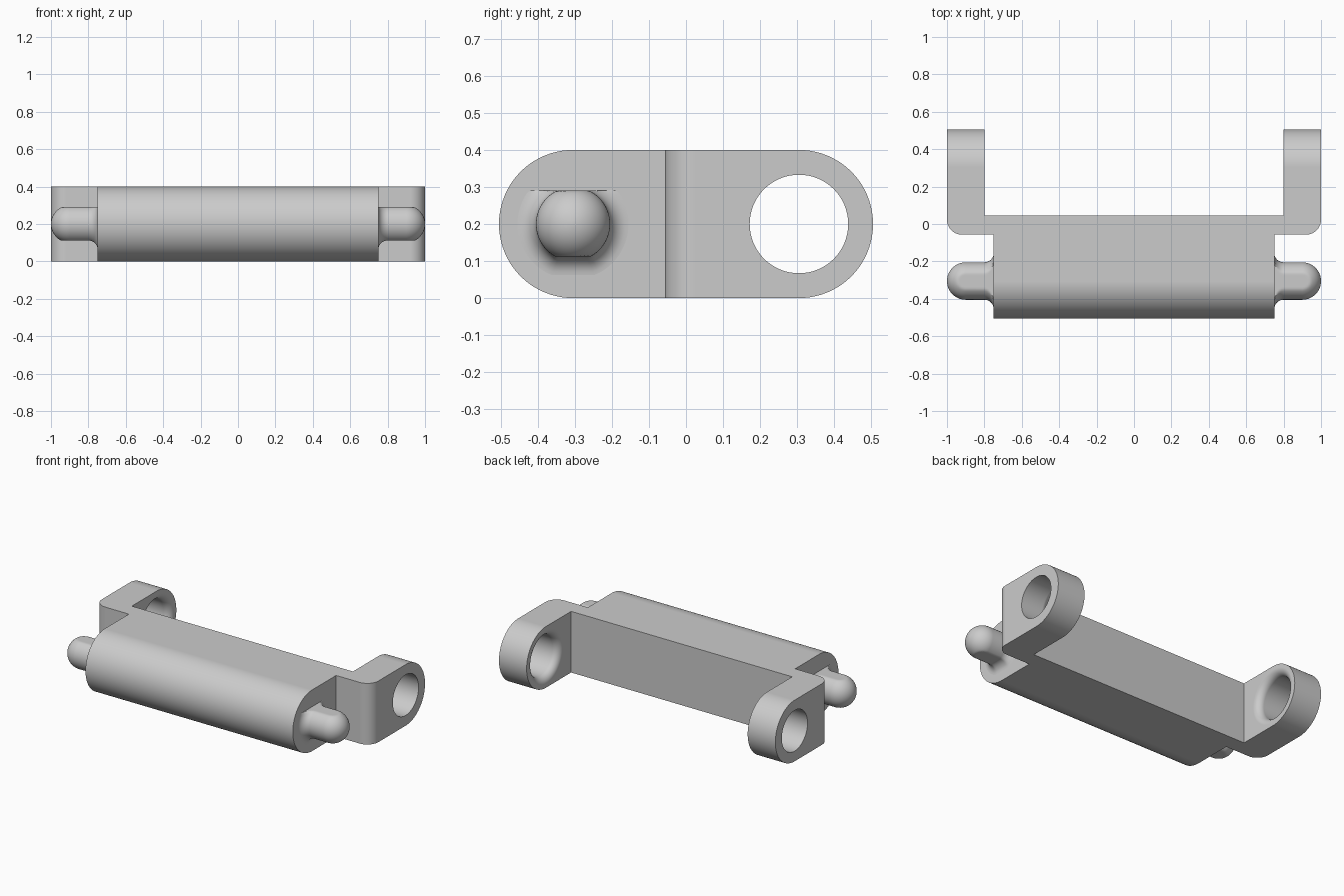
import bpy
import bmesh
from math import sin, cos, pi, sqrt

cube = bpy.data.objects.get("Cube")
if cube:
    bpy.data.objects.remove(cube, do_unlink=True)

LENGTH = 1.0       # half length along x
RADIUS = 0.2       # half height, and radius of the rounded ends
AXIS = 0.305       # distance of the pin and hole axes from the middle
HOLE = 0.133
PIN = 0.1

grey = bpy.data.materials.new("plain grey")
grey.use_nodes = True
grey.diffuse_color = (0.6, 0.6, 0.6, 1)
grey.node_tree.nodes["Principled BSDF"].inputs["Base Color"].default_value = grey.diffuse_color


def loft(name, rings):
    """Skin a list of equal-sized point rings and cap both ends."""
    bm = bmesh.new()
    loops = [[bm.verts.new(p) for p in ring] for ring in rings]
    for a, b in zip(loops, loops[1:]):
        for i in range(len(a)):
            j = (i + 1) % len(a)
            bm.faces.new((a[i], a[j], b[j], b[i]))
    bm.faces.new(loops[0])
    bm.faces.new(loops[-1])
    bmesh.ops.recalc_face_normals(bm, faces=bm.faces)
    mesh = bpy.data.meshes.new(name)
    bm.to_mesh(mesh)
    bm.free()
    mesh.materials.append(grey)
    obj = bpy.data.objects.new(name, mesh)
    bpy.context.collection.objects.link(obj)
    return obj


def activate(obj):
    bpy.ops.object.select_all(action='DESELECT')
    obj.select_set(True)
    bpy.context.view_layer.objects.active = obj


def carve(target, cutter):
    activate(target)
    mod = target.modifiers.new("carve", 'BOOLEAN')
    mod.operation = 'DIFFERENCE'
    mod.solver = 'EXACT'
    mod.object = cutter
    bpy.ops.object.modifier_apply(modifier=mod.name)
    bpy.data.objects.remove(cutter, do_unlink=True)


def finish(obj):
    activate(obj)
    bpy.ops.object.shade_smooth_by_angle(angle=pi / 6)
    mod = obj.modifiers.new("even shading", 'WEIGHTED_NORMAL')
    mod.keep_sharp = True


def upright(name, outline):
    """Prism over a plan outline, taller than the link."""
    return loft(name, [[(x, y, z) for x, y in outline] for z in (-0.1, 0.5)])


def arc(cx, cy, r, start, end, n):
    return [(cx + r * cos(start + (end - start) * i / n),
             cy + r * sin(start + (end - start) * i / n)) for i in range(n + 1)]


# Link body: a bar with two rounded ends, swept across the full width
side = (arc(AXIS, RADIUS, RADIUS, -pi / 2, pi / 2, 40)
        + arc(-AXIS, RADIUS, RADIUS, pi / 2, 3 * pi / 2, 40))
body = loft("link_body", [[(x, y, z) for y, z in side] for x in (-LENGTH, LENGTH)])

# Gap between the two rear arms
carve(body, upright("rear_gap", [(-0.8, 0.045), (0.8, 0.045), (0.8, 0.7), (-0.8, 0.7)]))

for s in (-1, 1):
    # Front corner notch, leaving a rounded shoulder on the arm
    notch = ([(0.75, -0.7), (0.75, -0.057)]
             + arc(LENGTH - 0.08, 0.023, 0.08, -pi / 2, 0, 10)
             + [(1.2, 0.023), (1.2, -0.7)])
    carve(body, upright("notch", [(s * x, y) for x, y in notch]))

    # Arm hole, flared on the inner side
    flare = 0.045
    bore = [(0.7, HOLE + flare)]
    bore += [(0.8 + flare * (1 - cos(t)), HOLE + flare * (1 - sin(t)))
             for t in (i * pi / 16 for i in range(9))]
    bore += [(1.1, HOLE)]
    carve(body, loft("bore", [[(s * x, AXIS + y, RADIUS + z)
                               for y, z in arc(0, 0, r, 0, 2 * pi, 64)[:-1]]
                              for x, r in bore]))

    # Hinge pin: flattened above and below, filleted root, domed tip
    root = 0.05
    sections = [(0.74, PIN + root)]
    sections += [(0.75 + root * (1 - cos(t)), PIN + root * (1 - sin(t)))
                 for t in (i * pi / 16 for i in range(9))]
    sections += [(LENGTH - PIN + PIN * sin(t), max(PIN * cos(t), 0.002))
                 for t in (i * pi / 32 for i in range(17))]
    rings = []
    for x, r in sections:
        low = -0.088 - max(r - PIN, 0)
        high = 0.09
        ring = []
        for y, z in arc(0, 0, r, 0, 2 * pi, 64)[:-1]:
            ring.append((s * x, -AXIS + y, RADIUS + min(max(z, low), high)))
        rings.append(ring)
    finish(loft("left_pin" if s > 0 else "right_pin", rings))

finish(body)
